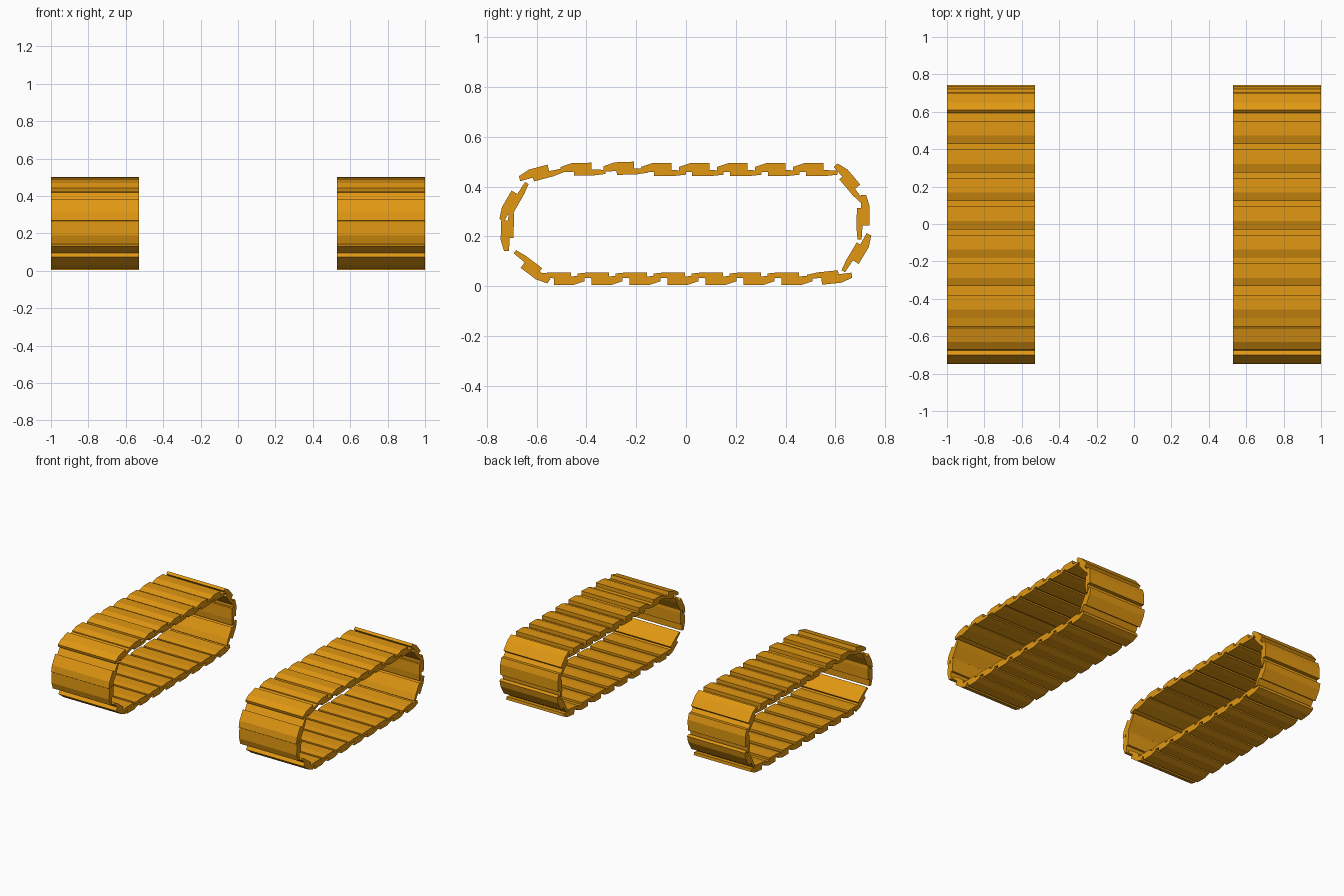
import bpy, bmesh
from math import radians, sin, cos

if "Cube" in bpy.data.objects:
    bpy.data.objects.remove(bpy.data.objects["Cube"], do_unlink=True)

amber = bpy.data.materials.new("amber")
amber.use_nodes = True
colour = (0.75, 0.31, 0.006, 1)
amber.diffuse_color = colour
amber.node_tree.nodes["Principled BSDF"].inputs["Base Color"].default_value = colour

# Stepped link section: distance along the travel, height from the outer start corner
LINK = [(0, 0), (0.045, 0.015), (0.123, 0.015), (0.123, -0.012), (0.18, -0.015),
        (0.18, -0.031), (0.135, -0.036), (0.053, -0.036), (0.053, -0.02), (0, -0.021)]
PITCH = 0.1525
INNER, OUTER = 0.53, 1.0

# Each link: start y, start z, travel angle
links = [(-0.503, 0.479, 1), (-0.332, 0.481, 2)]                      # top run
links += [(-0.181 + PITCH * i, 0.479, 0) for i in range(5)]
links += [(0.609, 0.493, -50), (0.723, 0.367, -91),                   # rear bend
          (0.744, 0.203, -121), (0.667, 0.034, -174)]
links += [(0.507 - PITCH * i, 0.02, 180) for i in range(7)]           # bottom run
links += [(-0.557, 0.012, 143), (-0.731, 0.142, 88),                  # front bend
          (-0.749, 0.27, 60), (-0.671, 0.442, 15)]


def add_link(bm, y, z, angle, x0, x1):
    c, s = cos(radians(angle)), sin(radians(angle))
    outline = [(y + a * c - h * s, z + a * s + h * c) for a, h in LINK]
    ends = [[bm.verts.new((x, p, max(q, 0))) for p, q in outline] for x in (x0, x1)]
    bm.faces.new(ends[0])
    bm.faces.new(ends[1][::-1])
    for i in range(len(LINK)):
        j = (i + 1) % len(LINK)
        bm.faces.new((ends[0][i], ends[1][i], ends[1][j], ends[0][j]))


def build_track(name, side):
    bm = bmesh.new()
    for y, z, angle in links:
        add_link(bm, y, z, angle, side * INNER, side * OUTER)
    bmesh.ops.recalc_face_normals(bm, faces=bm.faces)
    mesh = bpy.data.meshes.new(name)
    bm.to_mesh(mesh)
    bm.free()
    mesh.materials.append(amber)
    bpy.context.collection.objects.link(bpy.data.objects.new(name, mesh))


build_track("left_track", 1)
build_track("right_track", -1)
